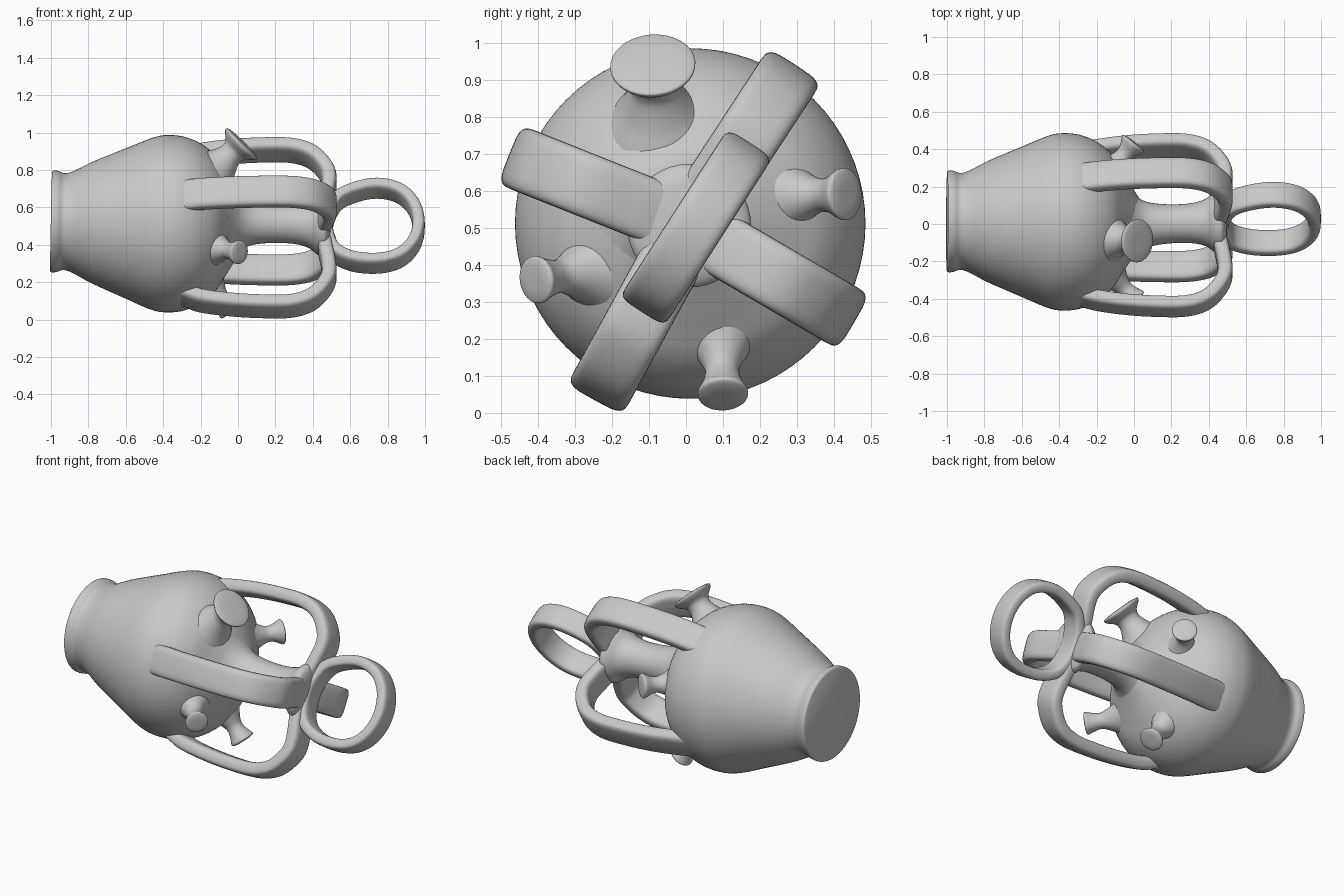
import bpy, bmesh, math
from mathutils import Vector

if "Cube" in bpy.data.objects:
    bpy.data.objects.remove(bpy.data.objects["Cube"], do_unlink=True)

clay = bpy.data.materials.new("grey clay")
clay.use_nodes = True
clay.diffuse_color = (0.58, 0.58, 0.58, 1)
clay.node_tree.nodes["Principled BSDF"].inputs["Base Color"].default_value = (0.58, 0.58, 0.58, 1)


def spline(pts, closed=False, steps=6):
    """Catmull-Rom curve through 2D points."""
    pts = [Vector(p) for p in pts]
    n = len(pts)
    get = (lambda i: pts[i % n]) if closed else (lambda i: pts[max(0, min(n - 1, i))])
    out = []
    for i in range(n if closed else n - 1):
        a, b, c, d = get(i - 1), get(i), get(i + 1), get(i + 2)
        for k in range(steps):
            t = k / steps
            out.append(0.5 * (2 * b + (c - a) * t + (2 * a - 5 * b + 4 * c - d) * t ** 2
                              + (3 * b - a - 3 * c + d) * t ** 3))
    return out if closed else out + [pts[-1]]


def loft(name, rings, closed=False):
    """Skin a list of vertex rings into one smooth object."""
    bm = bmesh.new()
    loops = [[bm.verts.new(p) for p in r] for r in rings]
    n = len(loops[0])
    pairs = list(zip(loops, loops[1:])) + ([(loops[-1], loops[0])] if closed else [])
    for a, b in pairs:
        for i in range(n):
            j = (i + 1) % n
            bm.faces.new((a[i], a[j], b[j], b[i]))
    if not closed:
        bm.faces.new(loops[0])
        bm.faces.new(loops[-1])
    bmesh.ops.recalc_face_normals(bm, faces=bm.faces)
    me = bpy.data.meshes.new(name)
    bm.to_mesh(me)
    bm.free()
    me.materials.append(clay)
    ob = bpy.data.objects.new(name, me)
    bpy.context.collection.objects.link(ob)
    bpy.ops.object.select_all(action='DESELECT')
    ob.select_set(True)
    bpy.context.view_layer.objects.active = ob
    bpy.ops.object.shade_smooth_by_angle(angle=math.radians(45))


def lathe(name, profile, origin, axis, sides):
    """Turn (distance along axis, radius) points around an axis."""
    axis = Vector(axis).normalized()
    u = axis.orthogonal().normalized()
    v = axis.cross(u)
    rings = []
    for t, r in spline(profile):
        rings.append([Vector(origin) + axis * t + r * (u * math.cos(a) + v * math.sin(a))
                      for a in (2 * math.pi * i / sides for i in range(sides))])
    loft(name, rings)


def band(name, path, hub, out, width, thick, closed=False):
    """Sweep a rounded strap along an (x, radial) path in the plane of x and out."""
    x, out = Vector((1, 0, 0)), Vector(out).normalized()
    side = x.cross(out)
    pts = spline(path, closed)
    rings = []
    for i, p in enumerate(pts):
        if closed:
            tan = pts[(i + 1) % len(pts)] - pts[i - 1]
        else:
            tan = pts[min(i + 1, len(pts) - 1)] - pts[max(i - 1, 0)]
        tan.normalize()
        nrm = Vector((-tan.y, tan.x))
        ring = []
        for k in range(24):
            a = 2 * math.pi * k / 24
            c, s = math.cos(a), math.sin(a)
            w = math.copysign(abs(c) ** 0.45, c) * width / 2
            h = math.copysign(abs(s) ** 0.6, s) * thick / 2
            q = p + nrm * h
            ring.append(Vector(hub) + x * q.x + out * q.y + side * w)
        rings.append(ring)
    loft(name, rings, closed)


# Vessel body: mouth rim, belly and rounded shoulder
lathe("body", [(-1, .262), (-.992, .272), (-.965, .27), (-.93, .259), (-.88, .273),
               (-.78, .325), (-.6, .402), (-.46, .46), (-.38, .474), (-.29, .465),
               (-.2, .428), (-.12, .362), (-.06, .27), (0, .17), (.06, .08)],
      (0, .01, .505), (1, -.004, -.02), 72)

# Stem from the shoulder, spreading into the hub where the handles meet
lathe("stem", [(-.06, .24), (.0, .165), (.07, .122), (.18, .105), (.3, .106), (.38, .125),
               (.43, .16), (.465, .165), (.487, .13), (.497, .06)],
      (0, -.005, .52), (1, .03, -.03), 40)

# Four strap handles meeting at the hub; each listed by its outer corner (y, z)
HUB_Y, HUB_Z = .01, .505
for name, y, z in (("upper_handle", .285, .925), ("front_handle", -.46, .692),
                   ("lower_handle", -.238, .052), ("back_handle", .438, .255)):
    out = Vector((0, y - HUB_Y, z - HUB_Z))
    r = out.length - .022
    band(name, [(-.42, .395), (-.3, .42), (-.2, r - .035), (-.05, r - .012), (.12, r), (.28, r - .002),
                (.39, r - .04), (.462, r - .12), (.488, r - .2), (.47, .16), (.45, .07),
                (.44, -.03)],
         (0, HUB_Y, HUB_Z), out, .172, .08)

# End ring: a rounded loop flattened where it joins the hub
band("end_ring", [(.966, 0), (.938, .12), (.86, .207), (.74, .237), (.61, .205), (.52, .14),
                  (.475, 0), (.505, -.15), (.6, -.222), (.74, -.24), (.86, -.207),
                  (.938, -.12)],
     (0, .028, .503), (0, .54, .84), .145, .066, closed=True)

# Flared knobs on the shoulder: tip centre, direction, tip radius, neck radius
for name, tip, axis, r, neck in (
        ("top_knob", (.02, -.09, .942), (.7, -.06, .7), .115, .066),
        ("back_knob", (-.005, .43, .592), (.62, .78, .04), .07, .045),
        ("front_knob", (.005, -.405, .36), (.68, -.72, -.12), .064, .045),
        ("bottom_knob", (-.04, .1, .05), (.62, .03, -.78), .068, .046)):
    lathe(name, [(-.3, neck + .13), (-.22, neck + .08), (-.16, neck + .035),
                 (-.11, neck + .008), (-.08, neck), (-.05, neck * 1.1), (-.022, r * .9),
                 (-.006, r), (.004, r * .95), (.01, r * .6), (.011, r * .1)], tip, axis, 32)
